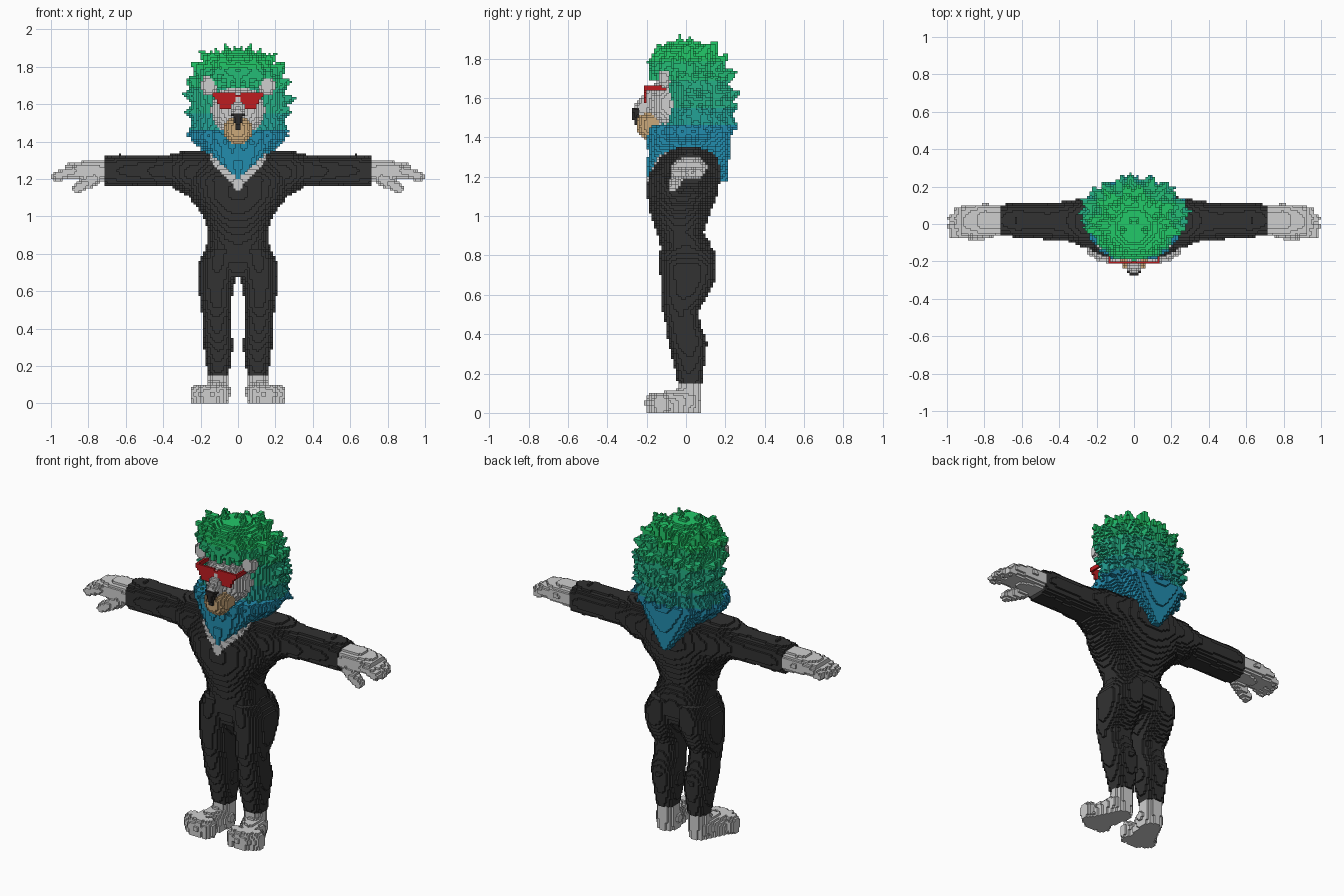
import bpy, bmesh, math, random
from mathutils import Vector

random.seed(4)
V = 0.0125  # edge of one block

if "Cube" in bpy.data.objects:
    bpy.data.objects.remove(bpy.data.objects["Cube"], do_unlink=True)


def make_material(name, r, g, b):
    def lin(c):
        c /= 255
        return c / 12.92 if c < 0.04 else ((c + 0.055) / 1.055) ** 2.4
    mat = bpy.data.materials.new(name)
    mat.use_nodes = True
    colour = (lin(r), lin(g), lin(b), 1)
    mat.diffuse_color = colour
    mat.node_tree.nodes["Principled BSDF"].inputs["Base Color"].default_value = colour
    return mat


SUIT = make_material("charcoal suit", 50, 50, 50)
FUR = make_material("pale grey fur", 207, 207, 207)
TAN = make_material("tan muzzle", 203, 168, 122)
NOSE = make_material("black nose", 42, 40, 40)
RED = make_material("red glasses", 190, 28, 32)
GREEN = make_material("bright green mane", 34, 200, 105)
MID_GREEN = make_material("mid green mane", 36, 188, 118)
SEA = make_material("sea green mane", 38, 176, 134)
TEAL = make_material("teal mane", 36, 162, 150)
BLUE = make_material("blue mane", 34, 140, 174)


# Solid shapes, each returned as a set of block positions
def fill(lo, hi, inside):
    spans = [range(math.floor(a / V), math.ceil(b / V) + 1) for a, b in zip(lo, hi)]
    return {(i, j, k) for i in spans[0] for j in spans[1] for k in spans[2]
            if k >= 0 and inside(Vector((i + .5, j + .5, k + .5)) * V)}


def ball(c, r):
    c, r = Vector(c), Vector(r)
    return fill(c - r, c + r,
                lambda p: sum(((p[n] - c[n]) / r[n]) ** 2 for n in range(3)) < 1)


def cone(a, b, ra, rb):
    a, b = Vector(a), Vector(b)
    d, m = b - a, max(ra, rb)

    def inside(p):
        t = min(1, max(0, (p - a).dot(d) / d.length_squared))
        return (p - a - d * t).length < ra + (rb - ra) * t
    return fill([min(x, y) - m for x, y in zip(a, b)],
                [max(x, y) + m for x, y in zip(a, b)], inside)


def section(stations, t):
    for s, e in zip(stations, stations[1:]):
        if s[0] <= t <= e[0]:
            f = (t - s[0]) / (e[0] - s[0])
            return [x + (y - x) * f for x, y in zip(s[1:], e[1:])]


def loft(stations, axis=2, power=2.3):
    # station: position, centre u, centre v, radius u, radius v
    u, v = [n for n in range(3) if n != axis]
    lo, hi = [0] * 3, [0] * 3
    lo[axis], hi[axis] = stations[0][0], stations[-1][0]
    for n, c in ((u, 1), (v, 2)):
        lo[n] = min(s[c] - s[c + 2] for s in stations)
        hi[n] = max(s[c] + s[c + 2] for s in stations)

    def inside(p):
        s = section(stations, p[axis])
        return s and (abs((p[u] - s[0]) / s[2]) ** power
                      + abs((p[v] - s[1]) / s[3]) ** power) < 1
    return fill(lo, hi, inside)


def mirror(cells):
    return cells | {(-1 - i, j, k) for i, j, k in cells}


parts, taken = [], set()


def part(name, cells, rule):
    cells = cells - taken
    taken.update(cells)
    parts.append((name, cells, rule))


# Glasses
lens = loft([(1.575, .06, -.206, .03, .006), (1.61, .064, -.206, .05, .006),
             (1.66, .07, -.206, .06, .006)])
temple = cone((.131, -.206, 1.65), (.131, -.11, 1.65), .009, .009)
bridge = cone((0, -.206, 1.64), (.13, -.206, 1.65), .009, .009)
part("glasses", mirror(lens | temple | bridge), lambda p: RED)

# Face
part("nose", loft([(1.46, 0, -.25, .01, .017), (1.51, 0, -.253, .02, .02),
                   (1.55, 0, -.255, .038, .024)]), lambda p: NOSE)
part("snout_bridge", cone((0, -.16, 1.63), (0, -.222, 1.55), .04, .04), lambda p: FUR)
part("muzzle", ball((0, -.175, 1.46), (.08, .08, .075)), lambda p: TAN)
part("face", ball((0, -.075, 1.57), (.145, .115, .14)), lambda p: FUR)
part("ears", mirror(ball((.155, -.108, 1.7), (.045, .032, .056))), lambda p: FUR)

# Suit: legs, torso and sleeves
leg = loft([(.15, .105, .02, .056, .062), (.3, .105, .015, .078, .088),
            (.36, .112, .008, .08, .1), (.45, .115, -.015, .077, .088),
            (.52, .115, -.03, .08, .092), (.6, .12, -.005, .09, .12),
            (.68, .112, .01, .103, .14), (.75, .11, .01, .105, .146),
            (.83, .09, .005, .085, .14)])
torso = loft([(.68, 0, 0, .12, .1), (.75, 0, .01, .21, .13), (.85, 0, 0, .168, .13),
              (.92, 0, -.03, .16, .12), (1, 0, -.03, .185, .15),
              (1.1, 0, -.02, .26, .176), (1.2, 0, -.008, .3, .186),
              (1.3, 0, .01, .28, .162), (1.37, 0, .015, .13, .08)])
arm = loft([(.18, .01, 1.23, .14, .12), (.28, .01, 1.235, .13, .12),
            (.36, .015, 1.245, .106, .086), (.45, .015, 1.243, .1, .08),
            (.55, .018, 1.245, .092, .08), (.63, .02, 1.245, .09, .087),
            (.71, .02, 1.24, .085, .08)], axis=0)
part("suit", mirror(leg | torso | arm),
     lambda p: FUR if p.y < -.06 and abs(p.x) < .9 * (p.z - 1.135) and abs(p.x) < .15 else SUIT)

# Hands
hand = loft([(.7, .02, 1.24, .08, .06), (.8, .02, 1.245, .088, .056),
             (.92, .015, 1.24, .08, .04)], axis=0)
for y, tip in ((-.045, .965), (-.005, .977), (.038, .972), (.075, .945)):
    hand |= cone((.88, y, 1.245), (tip, y - .01, 1.215), .027, .023)
hand |= cone((.77, -.04, 1.2), (.86, -.066, 1.148), .035, .027)
part("hands", mirror(hand), lambda p: FUR)

# Feet
foot = loft([(0, .105, .01, .055, .06), (.16, .105, .02, .054, .06)])
foot |= cone((.11, 0, .06), (.15, -.11, .045), .07, .06)
foot |= cone((.11, 0, .02), (.15, -.11, .02), .06, .075)
for x, y in ((.09, -.155), (.135, -.163), (.177, -.155), (.215, -.13)):
    foot |= ball((x, y, .05), (.039, .045, .055)) | ball((x, y, .02), (.036, .042, .05))
part("feet", mirror(foot), lambda p: FUR)

# Mane: core, beard and nape
core = [(1.3, 0, .015, .15, .165), (1.36, 0, .015, .2, .185), (1.45, 0, .05, .24, .17),
        (1.55, 0, .06, .25, .16), (1.66, 0, .055, .25, .165), (1.72, 0, .015, .235, .185),
        (1.78, 0, -.01, .205, .185), (1.84, 0, -.015, .15, .14), (1.89, 0, -.01, .07, .08)]
mane = loft(core, power=2)
mane |= loft([(1.2, 0, -.17, .015, .025), (1.28, 0, -.135, .1, .06),
              (1.38, 0, -.1, .18, .09), (1.44, 0, -.05, .21, .09)])
mane |= loft([(1.17, 0, .18, .015, .03), (1.3, 0, .16, .12, .06),
              (1.45, 0, .15, .2, .085)])

# Mane: rows of outward tufts, then hanging blue locks
for z, count, reach, lift in ((1.48, 13, .06, -.03), (1.55, 13, .065, .01), (1.62, 13, .07, .02),
                              (1.69, 13, .065, .03), (1.76, 14, .06, .04), (1.82, 10, .05, .05)):
    cx, cy, rx, ry = section(core, z)
    swing = math.radians(105 if z < 1.7 else 150)
    for n in range(count):
        a = swing * (2 * n / (count - 1) - 1) + random.uniform(-.08, .08)
        out = Vector((math.sin(a), math.cos(a), 0))
        base = Vector((out.x * rx * .9, cy + out.y * ry * .9, z + random.uniform(-.02, .02)))
        size = reach * random.uniform(.8, 1.1)
        if out.y < -.3:
            size *= .35
        mane |= cone(base, base + out * size + Vector((0, 0, lift)), .046, .006)
for n in range(20):
    a = math.tau * (n + .5) / 20
    x, y = .2 * math.sin(a), .01 + .18 * math.cos(a)
    drop = 1.34 - .1 * abs(math.cos(a)) ** 3 + random.uniform(-.02, .02)
    mane |= cone((x * 1.1, y, 1.43), (x * .8, y * 1.02, drop), .04, .008)

# Mane: crown points and forehead fringe
for x, y, z in ((.065, -.03, 1.915), (.015, .02, 1.91), (.12, .03, 1.89), (.175, -.01, 1.87),
                (.06, .1, 1.87), (.23, .02, 1.8)):
    mane |= mirror(cone((x * .8, y, z - .09), (x, y, z), .055, .006))
for x in (0, .05, .1):
    mane |= mirror(cone((x, -.15 + x * .3, 1.77), (x, -.18 + x * .4, 1.695), .04, .012))

# Open the mane around the face
mane = {c for c in mane
        if not (c[1] * V < -.1 and ((c[0] + .5) * V / .155) ** 2
                + ((c[2] + .5) * V - 1.555) ** 2 / .135 ** 2 < 1)}
BANDS = ((1.79, GREEN), (1.69, MID_GREEN), (1.55, SEA), (1.46, TEAL), (0, BLUE))
part("mane", mane, lambda p: next(m for level, m in BANDS if p.z > level))


# Turn the blocks of each part into a mesh of exposed square faces
def build(name, cells, rule):
    bm, corners, slots = bmesh.new(), {}, []

    def corner(key):
        if key not in corners:
            corners[key] = bm.verts.new(Vector(key) * V)
        return corners[key]

    for cell in sorted(cells):
        mat = rule((Vector(cell) + Vector((.5, .5, .5))) * V)
        if mat not in slots:
            slots.append(mat)
        for axis in range(3):
            for side in (0, 1):
                near = list(cell)
                near[axis] += 2 * side - 1
                if tuple(near) in taken:
                    continue
                ring = []
                for s, t in ((0, 0), (1, 0), (1, 1), (0, 1)):
                    key = list(cell)
                    key[axis] += side
                    key[(axis + 1) % 3] += s
                    key[(axis + 2) % 3] += t
                    ring.append(corner(tuple(key)))
                face = bm.faces.new(ring if side else ring[::-1])
                face.material_index = slots.index(mat)
    mesh = bpy.data.meshes.new(name)
    bm.to_mesh(mesh)
    bm.free()
    for mat in slots:
        mesh.materials.append(mat)
    bpy.context.collection.objects.link(bpy.data.objects.new(name, mesh))


for entry in parts:
    build(*entry)
